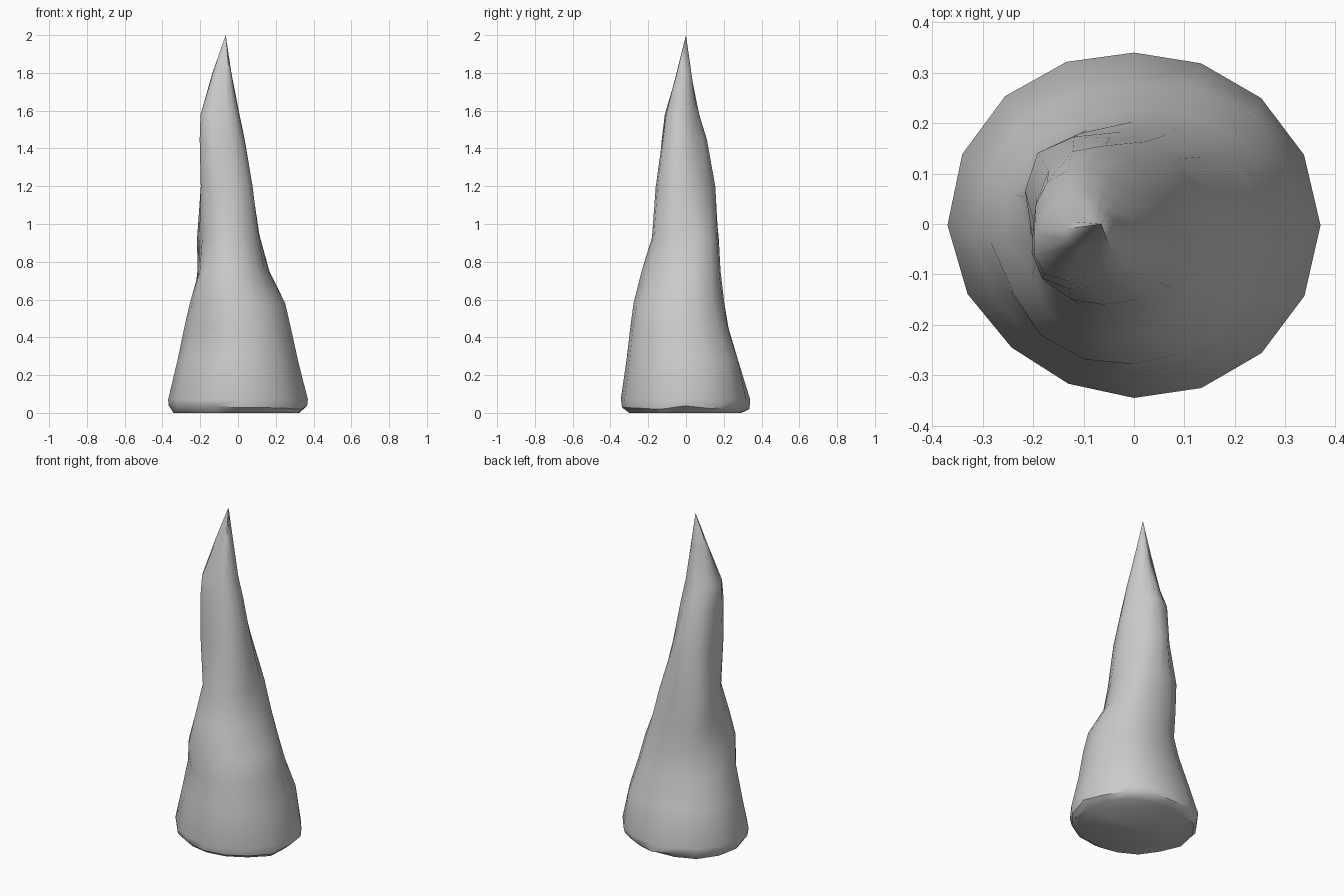
import bpy, bmesh, math, random

if "Cube" in bpy.data.objects:
    bpy.data.objects.remove(bpy.data.objects["Cube"])

random.seed(4)
SIDES = 16

# Height, then reach from the z axis towards E, NE, N, NW, W, SW, S, SE
PROFILE = [
    (0.07, .37, .355, .34, .36, .37, .345, .345, .36),
    (0.28, .317, .325, .275, .30, .32, .305, .315, .32),
    (0.45, .28, .265, .225, .25, .285, .27, .295, .295),
    (0.58, .25, .23, .203, .222, .255, .287, .278, .265),
    (0.75, .16, .19, .183, .23, .207, .245, .235, .18),
    (0.93, .115, .155, .17, .235, .205, .195, .18, .15),
    (1.20, .075, .08, .155, .195, .197, .205, .16, .12),
    (1.45, .035, .03, .11, .18, .20, .205, .125, .075),
    (1.58, .008, .003, .07, .135, .198, .195, .107, .05),
    (1.80, -.035, -.02, .025, .08, .135, .115, .045, .0),
]


def ring_points(reach):
    """Sixteen points around the ring's own centre, smoothed between the eight reaches."""
    cx, cy = (reach[0] - reach[4]) / 2, (reach[2] - reach[6]) / 2
    r = [s - cx * math.cos(k * math.pi / 4) - cy * math.sin(k * math.pi / 4)
         for k, s in enumerate(reach)]
    points = []
    for i in range(SIDES):
        k, a = i // 2, i * math.tau / SIDES
        rad = r[k]
        if i % 2:
            rad = (9 * (r[k] + r[(k + 1) % 8]) - r[k - 1] - r[(k + 2) % 8]) / 16
        points.append((cx + rad * math.cos(a), cy + rad * math.sin(a)))
    return points


bm = bmesh.new()
rings = []

# Chipped rim under the widest ring
foot = ring_points(PROFILE[0][1:])
for scale, z, chip in ((0.9, 0.0, 0.045), (0.98, 0.03, 0.012)):
    ring = []
    for x, y in foot:
        s = scale + random.uniform(-chip, chip)
        ring.append(bm.verts.new((x * s, y * s, z + (0 if z == 0 else random.uniform(-.012, .012)))))
    rings.append(ring)

# Spike body
for z, *reach in PROFILE:
    rings.append([bm.verts.new((x, y, z)) for x, y in ring_points(reach)])

for low, high in zip(rings, rings[1:]):
    for i in range(SIDES):
        j = (i + 1) % SIDES
        bm.faces.new((low[i], low[j], high[j], high[i]))

# Flat base and pointed tip
bm.faces.new(rings[0][::-1])
tip = bm.verts.new((-0.065, 0, 2))
for i in range(SIDES):
    bm.faces.new((rings[-1][i], rings[-1][(i + 1) % SIDES], tip))

mesh = bpy.data.meshes.new("rock_spike")
bm.to_mesh(mesh)
bm.free()
spike = bpy.data.objects.new("rock_spike", mesh)
bpy.context.collection.objects.link(spike)
bpy.context.view_layer.objects.active = spike
spike.select_set(True)
bpy.ops.object.shade_smooth_by_angle(angle=math.radians(40))
